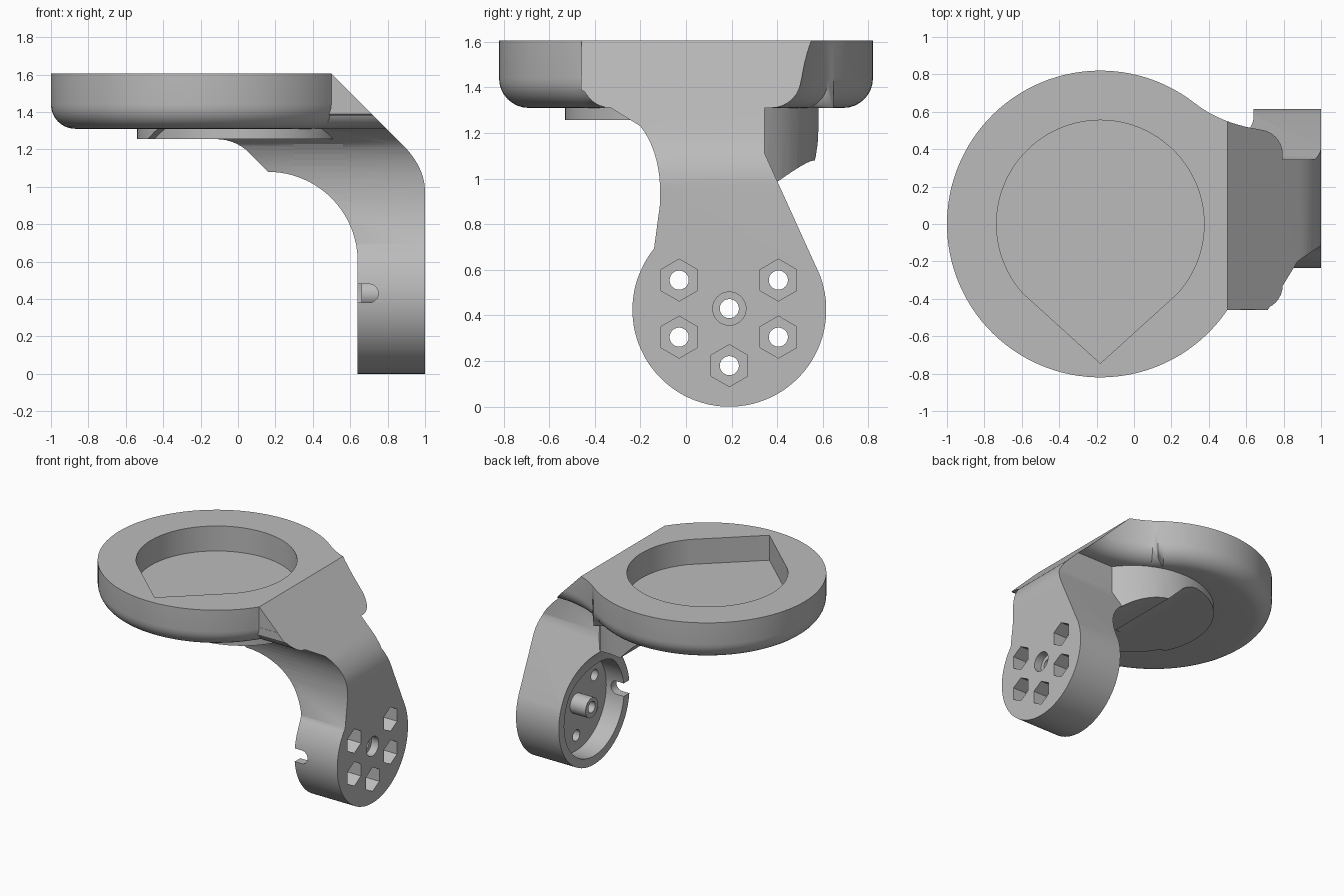
import bpy, bmesh
from math import radians, cos, sin
from mathutils import Vector

cube = bpy.data.objects.get("Cube")
if cube:
    bpy.data.objects.remove(cube, do_unlink=True)

grey = bpy.data.materials.new("plain grey")
grey.use_nodes = True
colour = (0.5, 0.5, 0.5, 1)
grey.diffuse_color = colour
grey.node_tree.nodes["Principled BSDF"].inputs["Base Color"].default_value = colour


def arc(centre, radius, start, end, steps):
    turn = [radians(start + (end - start) * i / steps) for i in range(steps + 1)]
    return [(centre[0] + radius * cos(a), centre[1] + radius * sin(a)) for a in turn]


def curve(p, q, r, steps=10):
    p, q, r = Vector(p), Vector(q), Vector(r)
    ts = [i / steps for i in range(steps + 1)]
    return [tuple(p * (1 - t) ** 2 + q * 2 * t * (1 - t) + r * t * t) for t in ts]


def prism(name, points, axis, low, high, round_bottom=0):
    """Extrude a closed profile along one axis."""
    place = {"x": lambda a, b: (low, a, b),
             "y": lambda a, b: (a, low, b),
             "z": lambda a, b: (a, b, low)}[axis]
    bm = bmesh.new()
    base = bm.faces.new([bm.verts.new(place(a, b)) for a, b in points])
    rim = list(base.edges)
    top = bmesh.ops.extrude_face_region(bm, geom=[base], use_keep_orig=True)
    move = Vector([(high - low) if c == axis else 0 for c in "xyz"])
    moved = [v for v in top["geom"] if isinstance(v, bmesh.types.BMVert)]
    bmesh.ops.translate(bm, vec=move, verts=moved)
    bmesh.ops.recalc_face_normals(bm, faces=bm.faces)
    if round_bottom:
        bmesh.ops.bevel(bm, geom=rim, offset=round_bottom, segments=8,
                        profile=0.5, affect="EDGES", clamp_overlap=False)
    mesh = bpy.data.meshes.new(name)
    bm.to_mesh(mesh)
    bm.free()
    mesh.materials.append(grey)
    obj = bpy.data.objects.new(name, mesh)
    bpy.context.collection.objects.link(obj)
    return obj


def disc(name, centre, radius, axis, low, high, sides=48, start=0):
    return prism(name, arc(centre, radius, start, start + 360, sides)[:-1], axis, low, high)


def combine(target, tool, operation):
    mod = target.modifiers.new("combine", "BOOLEAN")
    mod.operation, mod.solver, mod.object = operation, "EXACT", tool
    bpy.context.view_layer.objects.active = target
    bpy.ops.object.modifier_apply(modifier=mod.name)
    bpy.data.objects.remove(tool, do_unlink=True)


HUB = (0.19, 0.425)
TRAY = (-0.18, 0)

# Round deck with a blended tongue and rounded underside
outline = arc(TRAY, 0.82, -34, -308, 90)
outline += curve(outline[-1], (0.47, 0.533), (0.68, 0.505)) + [(1.02, 0.5), (1.02, -0.458)]
body = prism("phone_bracket", outline, "z", 1.31, 1.605, round_bottom=0.13)
body.name = "bracket_body"


# Side profile shared by the arm and the flare
def side_profile(name):
    inner = arc((0.16, 0.6), 0.48, 90, 0, 24)
    pts = [(-0.7, 1.45), (-0.7, 1.255)] + curve((-0.12, 1.255), (-0.03, 1.255), (0.04, 1.2), 6)
    return prism(name, pts + inner + [(0.64, -0.1), (1, -0.1), (1, 1.45)], "y", -1, 1)


# Arm running down to the hub
front_edge = curve((-0.2, 1.23), (-0.1, 1.1), (-0.115, 0.88))
arm_outline = arc(HUB, 0.425, 141, 381, 64)
arm_outline += [(0.345, 1.11), (0.345, 1.5), (-0.46, 1.5), (-0.46, 1.39)] + front_edge
arm = prism("arm", arm_outline, "x", 0.3, 1.3)
combine(arm, side_profile("arm_side"), "INTERSECT")

# Round flare under the deck, open to the back
flare = disc("flare", (0.03, 0.01), 0.57, "z", 0.7, 1.4, 64)
combine(flare, side_profile("flare_side"), "INTERSECT")
limit = [(0.9, 0.5), (0.9, 1.5), (-0.46, 1.5), (-0.46, 1.39)] + front_edge + [(-0.14, 0.5)]
combine(flare, prism("flare_limit", limit, "x", -1, 1.2), "INTERSECT")

# Thin pad under the deck
pad = disc("pad", (0.03, 0.01), 0.54, "z", 1.256, 1.36, 64)
for part in (flare, pad, arm):
    combine(body, part, "UNION")

# Sloped shoulder, rounding into the outer face
shoulder = [(0.4, 1.705)] + curve((0.88, 1.225), (1, 1.105), (1, 0.97)) + [(1.3, 0.9), (1.3, 1.705)]
combine(body, prism("shoulder_cut", shoulder, "y", -1, 1), "DIFFERENCE")

# Teardrop recess in the deck
teardrop = arc(TRAY, 0.555, -42, 222, 72) + [(-0.18, -0.745)]
combine(body, prism("recess_cut", teardrop, "z", 1.415, 1.8), "DIFFERENCE")

# Hub cup with centre boss and rim notch
combine(body, disc("cup_cut", HUB, 0.36, "x", 0.4, 0.79, 64), "DIFFERENCE")
combine(body, disc("boss", HUB, 0.075, "x", 0.66, 0.85, 32), "UNION")
notch = [(0.5, 0.48), (0.5, 0.38)] + arc((0.7, 0.43), 0.05, -90, 90, 12)
combine(body, prism("notch_cut", notch, "y", -0.4, -0.1), "DIFFERENCE")

# Hexagonal nut pockets and through holes
nuts = [(y, z) for y in (-0.03, 0.405) for z in (0.305, 0.555)] + [(0.19, 0.18)]
for spot in nuts:
    combine(body, disc("nut_cut", spot, 0.092, "x", 0.89, 1.2, 6, 90), "DIFFERENCE")
combine(body, disc("counterbore_cut", (0.19, 0.43), 0.073, "x", 0.94, 1.2, 32), "DIFFERENCE")
for spot in nuts + [(0.19, 0.43)]:
    combine(body, disc("hole_cut", spot, 0.042, "x", 0.6, 1.2, 24), "DIFFERENCE")

bpy.ops.object.select_all(action="DESELECT")
body.select_set(True)
bpy.context.view_layer.objects.active = body
bpy.ops.object.shade_smooth_by_angle(angle=radians(30))
